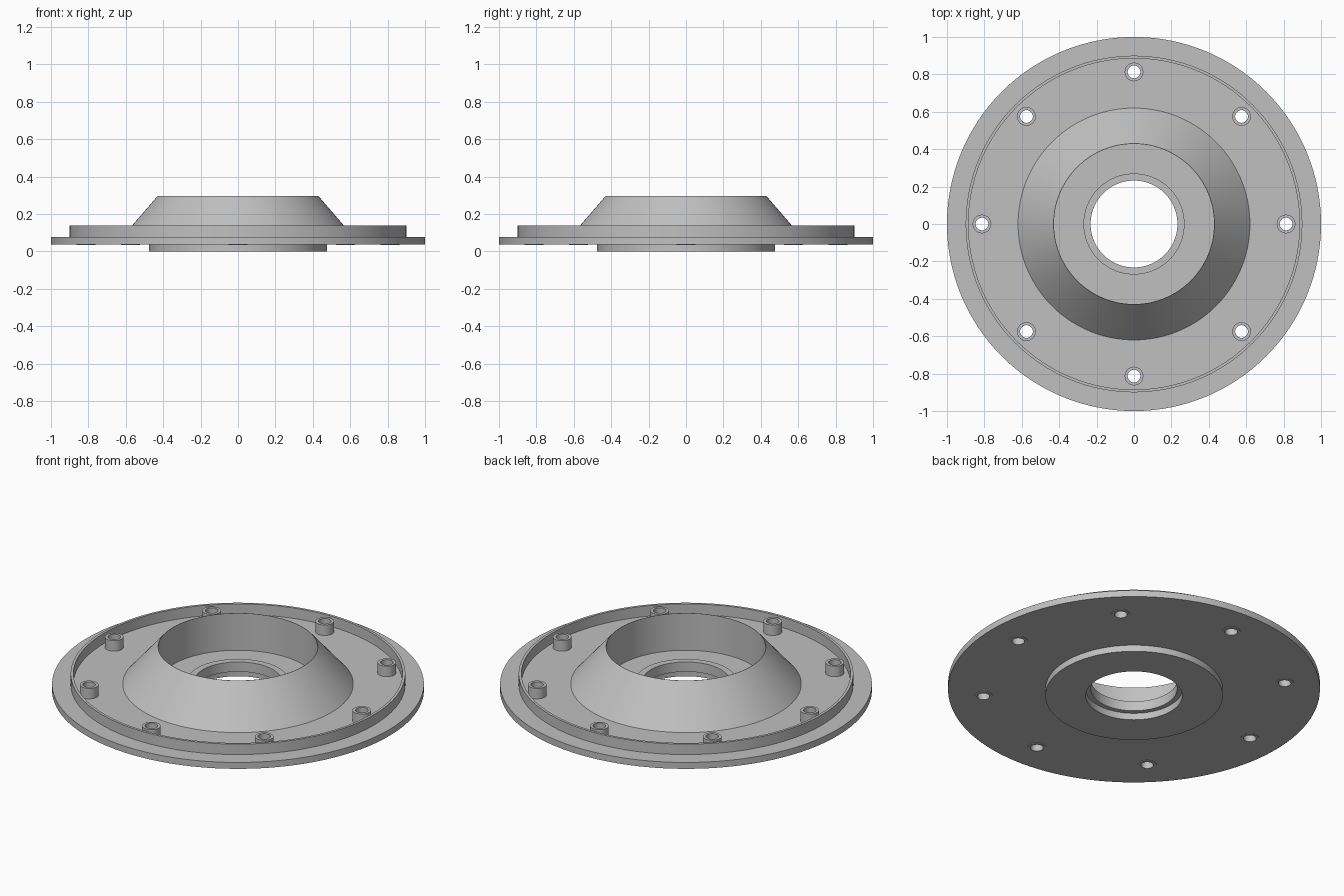
import bpy, bmesh, math

cube = bpy.data.objects.get("Cube")
if cube:
    bpy.data.objects.remove(cube, do_unlink=True)

grey = bpy.data.materials.new("plain_grey")
grey.use_nodes = True
colour = (0.53, 0.53, 0.53, 1)
grey.diffuse_color = colour
grey.node_tree.nodes["Principled BSDF"].inputs["Base Color"].default_value = colour


def lathe(name, profile, steps, location=(0, 0, 0)):
    """Spin a closed (radius, height) outline around the z axis."""
    bm = bmesh.new()
    rings = []
    for i in range(steps):
        a = 2 * math.pi * i / steps
        rings.append([bm.verts.new((r * math.cos(a), r * math.sin(a), z))
                      for r, z in profile])
    n = len(profile)
    for i in range(steps):
        here, after = rings[i], rings[(i + 1) % steps]
        for j in range(n):
            k = (j + 1) % n
            bm.faces.new((here[j], after[j], after[k], here[k]))
    bmesh.ops.recalc_face_normals(bm, faces=bm.faces)
    mesh = bpy.data.meshes.new(name)
    bm.to_mesh(mesh)
    bm.free()
    mesh.materials.append(grey)
    obj = bpy.data.objects.new(name, mesh)
    obj.location = location
    bpy.context.collection.objects.link(obj)
    return obj


def smooth(obj):
    bpy.ops.object.select_all(action='DESELECT')
    obj.select_set(True)
    bpy.context.view_layer.objects.active = obj
    bpy.ops.object.shade_smooth_by_angle(angle=math.radians(30))


UNDER, FLOOR, RIM, TOP = 0.038, 0.076, 0.138, 0.296

# Flange, rim, conical collar, bore and lower hub in one outline
body = lathe("flanged_body", [
    (0.26, 0), (0.477, 0), (0.477, UNDER), (1, UNDER), (1, FLOOR),
    (0.9, FLOOR), (0.9, RIM), (0.885, RIM), (0.885, FLOOR),
    (0.62, FLOOR), (0.43, TOP), (0.428, TOP), (0.428, FLOOR),
    (0.27, FLOOR), (0.27, 0.098), (0.232, 0.098),
    (0.232, 0.04), (0.26, 0.04)], 128)

# Eight screw bosses, with clearance cut through the flange for each
bolt_circle = 0.813
bm = bmesh.new()
for i in range(8):
    a = math.pi * i / 4
    spot = (bolt_circle * math.cos(a), bolt_circle * math.sin(a), 0)
    boss = lathe("screw_boss_%d" % (i + 1), [
        (0.034, 0.035), (0.05, 0.035), (0.05, RIM), (0.034, RIM)], 32, spot)
    smooth(boss)
    made = bmesh.ops.create_cone(bm, cap_ends=True, segments=32,
                                 radius1=0.042, radius2=0.042, depth=0.3)
    bmesh.ops.translate(bm, verts=made["verts"], vec=spot)
mesh = bpy.data.meshes.new("hole_cutter")
bm.to_mesh(mesh)
bm.free()
cutter = bpy.data.objects.new("hole_cutter", mesh)
cutter.hide_render = True
bpy.context.collection.objects.link(cutter)

holes = body.modifiers.new("screw_holes", 'BOOLEAN')
holes.operation = 'DIFFERENCE'
holes.solver = 'EXACT'
holes.object = cutter
bpy.context.view_layer.objects.active = body
bpy.ops.object.modifier_apply(modifier=holes.name)
bpy.data.objects.remove(cutter, do_unlink=True)
smooth(body)
